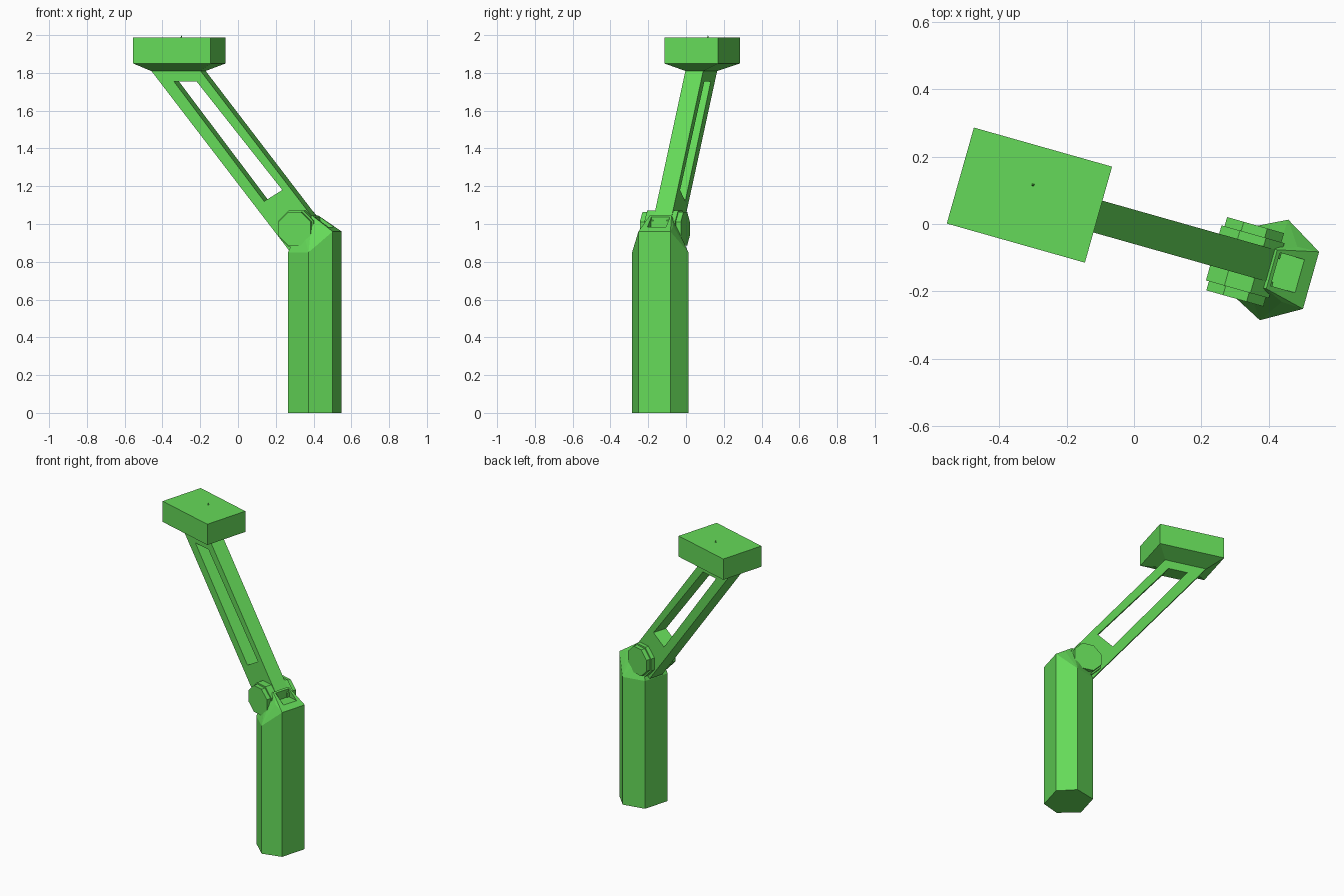
import bpy
import bmesh
import math
from mathutils import Matrix, Vector

if "Cube" in bpy.data.objects:
    bpy.data.objects.remove(bpy.data.objects["Cube"])

TURN = Matrix.Rotation(math.radians(-15.8), 4, "Z")

green = bpy.data.materials.new("bright_green")
green.use_nodes = True
colour = (0.13, 0.70, 0.10, 1)
green.diffuse_color = colour
green.node_tree.nodes["Principled BSDF"].inputs["Base Color"].default_value = colour


def finish(name, bm):
    """Turn a bmesh into a flat-shaded part swung into the stand's heading."""
    bmesh.ops.recalc_face_normals(bm, faces=bm.faces)
    mesh = bpy.data.meshes.new(name)
    bm.to_mesh(mesh)
    bm.free()
    mesh.transform(TURN)
    mesh.materials.append(green)
    obj = bpy.data.objects.new(name, mesh)
    bpy.context.collection.objects.link(obj)
    return obj


def hull(name, points):
    bm = bmesh.new()
    for p in points:
        bm.verts.new(p)
    bmesh.ops.convex_hull(bm, input=bm.verts)
    bmesh.ops.dissolve_limit(bm, angle_limit=0.01, verts=bm.verts, edges=bm.edges)
    return finish(name, bm)


def rect(u0, u1, v0, v1, z):
    return [(u, v, z) for u in (u0, u1) for v in (v0, v1)]


def cut(obj, cutter):
    mod = obj.modifiers.new("notch", "BOOLEAN")
    mod.operation = "DIFFERENCE"
    mod.solver = "EXACT"
    mod.object = cutter
    bpy.context.view_layer.objects.active = obj
    bpy.ops.object.modifier_apply(modifier=mod.name)


# Six-sided column with a sloping, faceted top
MID = -0.018
outline = [(0.551, 0.088, 0.96), (0.437, 0.155, 0.85), (0.305, 0.088, 0.85)]
crown = [(0.485, 0.085, 0.99), (0.43, 0.06, 1.045), (0.37, 0.06, 1.0)]
column_points = []
for s in (-1, 1):
    column_points += [(u, MID + s * v, z) for u, v, z in outline + crown]
    column_points += [(u, MID + s * v, 0) for u, v, z in outline]
column = hull("column", column_points)

# Slanted arm with a long slot through it
outer = [(-0.462, 1.812), (-0.191, 1.812), (0.462, 0.99), (0.297, 0.86)]
slot = [(-0.337, 1.755), (-0.212, 1.755), (0.26, 1.18), (0.16, 1.12)]
bm = bmesh.new()
rings = []
for v in (-0.057, 0.041):
    rings.append([[bm.verts.new((u, v, z)) for u, z in loop] for loop in (outer, slot)])
for i in range(4):
    j = (i + 1) % 4
    for side in rings:
        bm.faces.new((side[0][i], side[0][j], side[1][j], side[1][i]))
    for k in range(2):
        bm.faces.new((rings[0][k][i], rings[0][k][j], rings[1][k][j], rings[1][k][i]))
arm = finish("arm", bm)

# Notch behind the joint
cutter = hull("notch_cutter", rect(0.44, 0.6, -0.066, 0.036, 0.985) + rect(0.44, 0.6, -0.066, 0.036, 1.2))
cutter.hide_render = True
for part in (column, arm):
    cut(part, cutter)
bpy.data.objects.remove(cutter)

# Stepped eight-sided pivot caps on both sides of the joint
for name, s in (("front_pivot", -1), ("back_pivot", 1)):
    for label, radius, start, end in (("washer", 0.105, 0.035, 0.085), ("cap", 0.095, 0.085, 0.113)):
        points = []
        for k in range(8):
            a = math.radians(22.5 + 45 * k)
            u, z = 0.348 + radius * math.cos(a), 0.975 + radius * math.sin(a)
            points += [(u, MID + s * d, z) for d in (start, end)]
        hull(name + "_" + label, points)

# Head block with a tapered underside
head = (-0.535, -0.109, -0.15, 0.146)
hull("head_block", rect(*head, 1.85) + rect(*head, 1.988))
hull("head_taper", rect(-0.462, -0.191, -0.057, 0.041, 1.81) + rect(*head, 1.85))

# Tiny locating pin on the head
hull("head_pin", rect(-0.326, -0.314, 0.025, 0.035, 1.98) + [(-0.32, 0.03, 2.0)])
